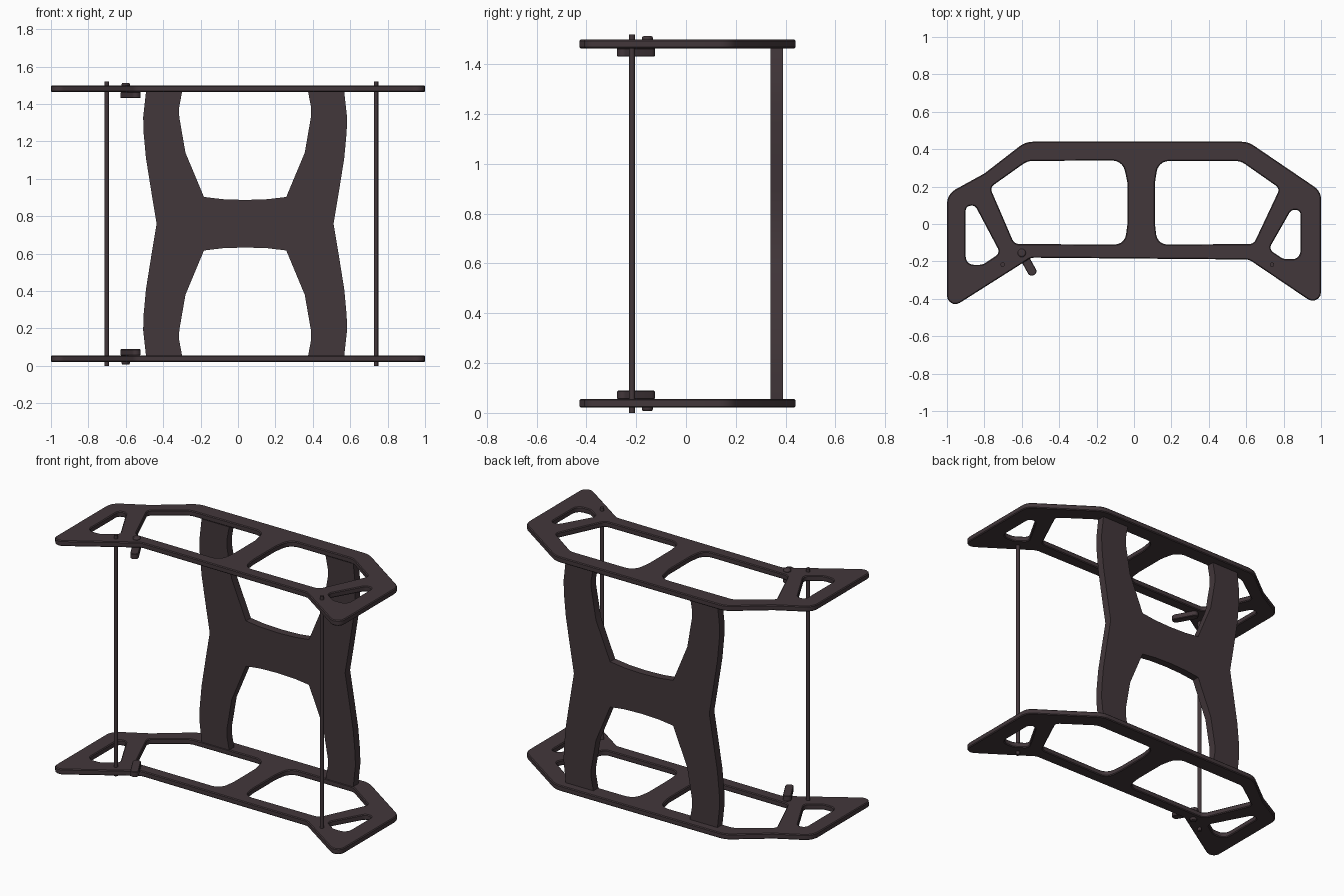
import bpy, math
from mathutils import Vector, Matrix

if "Cube" in bpy.data.objects:
    bpy.data.objects.remove(bpy.data.objects["Cube"])

MID = 0.76  # mirror height of the frame
mat = bpy.data.materials.new("dark_brown")
mat.diffuse_color = (0.055, 0.038, 0.043, 1)
mat.use_nodes = True
mat.node_tree.nodes["Principled BSDF"].inputs["Base Color"].default_value = mat.diffuse_color


def rounded(corners, n=5):
    """Polygon from (x, y, radius) corners, each rounded with a small arc."""
    out = []
    for i, (x, y, r) in enumerate(corners):
        p = Vector((x, y))
        a = Vector(corners[i - 1][:2]) - p
        b = Vector(corners[(i + 1) % len(corners)][:2]) - p
        if r == 0:
            out.append(p)
            continue
        half = a.angle(b) / 2
        t = min(r / math.tan(half), a.length * 0.48, b.length * 0.48)
        s, e = p + a.normalized() * t, p + b.normalized() * t
        c = p + (a.normalized() + b.normalized()).normalized() * (t / math.cos(half))
        rad = (s - c).length
        for k in range(n + 1):
            d = (s - c).normalized().slerp((e - c).normalized(), k / n)
            out.append(c + d * rad)
    return out


def slab(name, loops, thick, matrix, bevel=0.0):
    """Extruded flat profile; loops after the first are holes."""
    cu = bpy.data.curves.new(name, 'CURVE')
    cu.dimensions, cu.fill_mode = '2D', 'BOTH'
    cu.extrude = thick / 2 - bevel
    cu.bevel_depth, cu.bevel_resolution, cu.offset = bevel, 0, -bevel
    for pts in loops:
        sp = cu.splines.new('POLY')
        sp.points.add(len(pts) - 1)
        for q, p in zip(sp.points, pts):
            q.co = (p[0], p[1], 0, 1)
        sp.use_cyclic_u = True
    ob = bpy.data.objects.new(name, cu)
    bpy.context.collection.objects.link(ob)
    ob.matrix_world = matrix
    bpy.ops.object.select_all(action='DESELECT')
    bpy.context.view_layer.objects.active = ob
    ob.select_set(True)
    bpy.ops.object.convert(target='MESH')
    ob = bpy.context.object
    ob.data.materials.clear()
    ob.data.materials.append(mat)
    bpy.ops.object.shade_smooth_by_angle(angle=math.radians(25))
    return ob


def rod(name, x, y, z0, z1, r, n=16):
    bpy.ops.mesh.primitive_cylinder_add(vertices=n, radius=r, depth=z1 - z0,
                                        location=(x, y, (z0 + z1) / 2))
    ob = bpy.context.object
    ob.name = name
    ob.data.materials.append(mat)
    bpy.ops.object.shade_smooth_by_angle(angle=math.radians(35))
    return ob


# Side plate profile: outline and four windows
outline = rounded([
    (-1, 0.16, 0.09), (-0.8, 0.27, 0), (-0.58, 0.44, 0.12), (0.61, 0.44, 0.12),
    (1, 0.175, 0.08), (1, -0.45, 0.045), (0.615, -0.19, 0.06),
    (-0.55, -0.18, 0.06), (-1, -0.465, 0.045)])
big_left = rounded([
    (-0.77, 0.195, 0.03), (-0.57, 0.337, 0.09), (-0.06, 0.34, 0.07), (-0.035, 0.22, 0.1),
    (-0.035, 0.0, 0.2), (-0.05, -0.11, 0.08), (-0.64, -0.107, 0.04)])
big_right = rounded([
    (0.78, 0.19, 0.03), (0.57, 0.337, 0.09), (0.13, 0.337, 0.07), (0.112, 0.22, 0.1),
    (0.112, 0.0, 0.2), (0.125, -0.11, 0.07), (0.64, -0.107, 0.04)])
small_left = rounded([
    (-0.9, 0.095, 0.03), (-0.85, 0.1, 0.03), (-0.715, -0.155, 0.03),
    (-0.81, -0.218, 0.05), (-0.9, -0.218, 0.05)])
small_right = rounded([
    (0.89, 0.075, 0.03), (0.84, 0.075, 0.03), (0.72, -0.135, 0.03),
    (0.80, -0.188, 0.05), (0.89, -0.188, 0.05)])
holes = [big_left, big_right, small_left, small_right]

# Latch lever profile: tapered capsule from the pivot outward
lever = rounded([(-0.03, -0.024, 0.022), (0.135, -0.024, 0.022),
                 (0.135, 0.024, 0.022), (-0.03, 0.024, 0.022)])
lever_turn = Matrix.Rotation(math.radians(-61), 4, 'Z')

# Plates, levers and pivot pins, bottom and top
for side, s in (("bottom", -1), ("top", 1)):
    slab(side + "_plate", [outline] + holes, 0.035,
         Matrix.Translation((0, 0, MID + s * 0.7215)), bevel=0.005)
    slab(side + "_latch_lever", [lever],
         0.034, Matrix.Translation((-0.6, -0.155, MID + s * 0.688)) @ lever_turn, bevel=0.003)
    z = sorted((MID + s * 0.69, MID + s * 0.753))
    pin = rod(side + "_latch_pin", -0.6, -0.155, z[0], z[1], 0.022)
    bev = pin.modifiers.new("rim", 'BEVEL')
    bev.width, bev.segments = 0.007, 2

# H shaped back panel: quarter profile mirrored left-right and up-down
cx, hw = 0.038, MID - 0.055
outer = [(0.473, 0), (0.498, 0.15), (0.53, 0.35), (0.543, 0.49), (0.545, 0.57), (0.53, hw)]
inner = [(0.337, hw), (0.353, 0.62), (0.352, 0.57), (0.319, 0.38), (0.22, 0.143),
         (0.12, 0.131), (0.0, 0.127)]
quarter = outer + inner
top_half = quarter + [(-x, z) for x, z in reversed(quarter[:-1])]
panel = top_half + [(x, -z) for x, z in reversed(top_half[1:-1])]
slab("back_panel", [panel], 0.05,
     Matrix.Translation((cx, 0.364, MID)) @ Matrix.Rotation(math.pi / 2, 4, 'X'))

# Thin front rods
for name, x in (("left_rod", -0.702), ("right_rod", 0.738)):
    rod(name, x, -0.217, 0, 2 * MID, 0.012)
